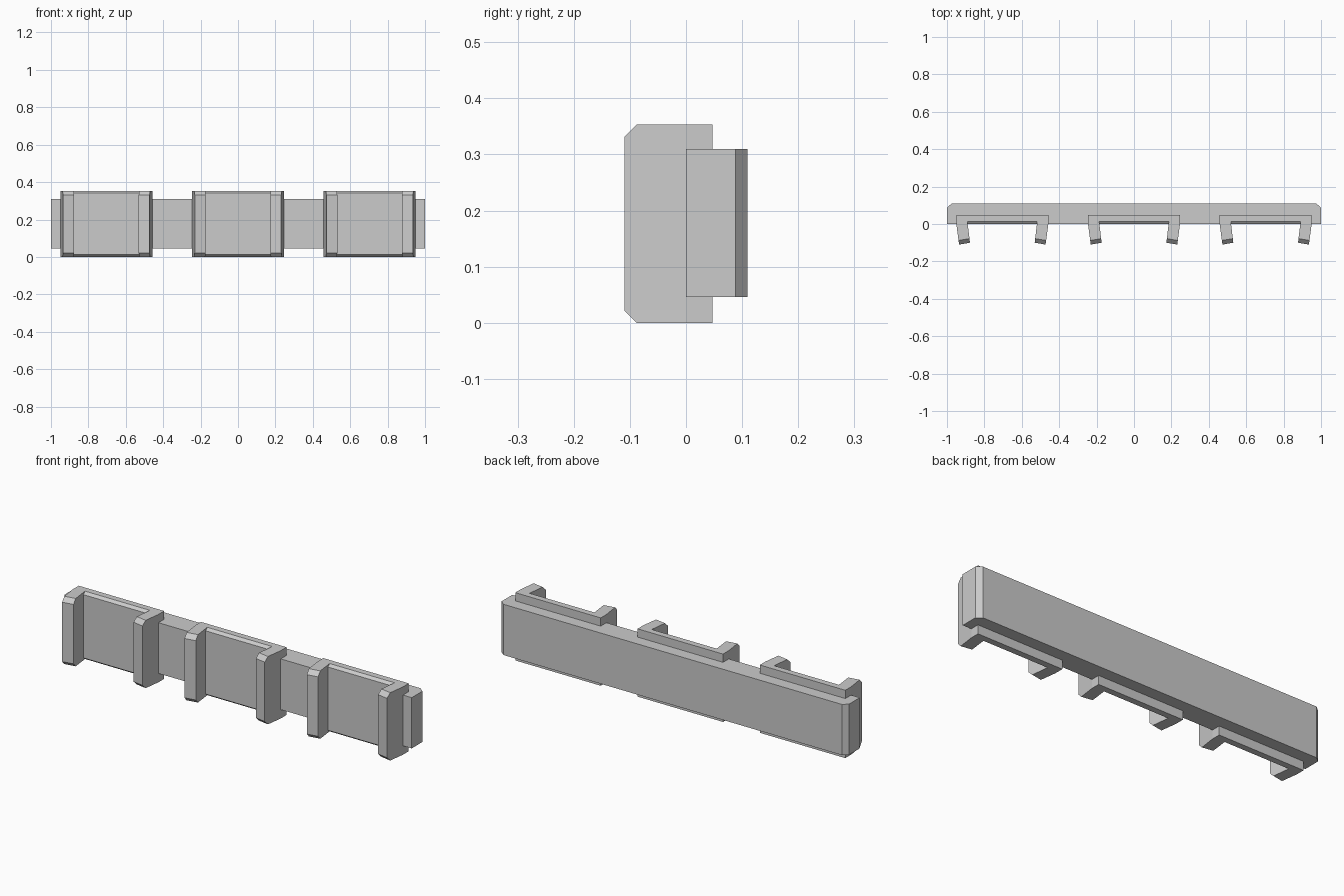
import bpy, bmesh

if "Cube" in bpy.data.objects:
    bpy.data.objects.remove(bpy.data.objects["Cube"])

H = 0.353  # clip height


def loft(name, rings):
    """Solid skinned through equal-length rings of (x, y, z) points."""
    bm = bmesh.new()
    vs = [[bm.verts.new(p) for p in ring] for ring in rings]
    n = len(vs[0])
    bm.faces.new(vs[0])
    bm.faces.new(vs[-1])
    for a, b in zip(vs, vs[1:]):
        for i in range(n):
            j = (i + 1) % n
            bm.faces.new((a[i], a[j], b[j], b[i]))
    bmesh.ops.recalc_face_normals(bm, faces=bm.faces)
    mesh = bpy.data.meshes.new(name)
    bm.to_mesh(mesh)
    bm.free()
    ob = bpy.data.objects.new(name, mesh)
    bpy.context.collection.objects.link(ob)
    return ob


def clip_ring(z):
    """U-shaped clip outline at height z; front edges draw back near the ends."""
    d = min(z, H - z)
    tip = max(0, 0.022 - d)           # chamfer on arm tips
    web = max(0, 0.012 - d) * 1.3     # chamfer on plate front
    half = [
        (-0.246, 0.047),
        (-0.246, 0.0),
        (-0.231 - 0.145 * tip, -0.11 + tip),
        (-0.173 - 0.12 * tip, -0.10 + tip),
        (-0.185 - 0.12 * web, -0.001 + web),
    ]
    outline = half + [(-x, y) for x, y in reversed(half)]
    return [(x, y, z) for x, y in outline]


# Backing bar with chamfered rear ends
bar = [(-1, 0), (1, 0), (1, 0.088), (0.974, 0.11), (-0.974, 0.11), (-1, 0.088)]
loft("backing_bar", [[(x, y, z) for x, y in bar] for z in (0.046, 0.31)])

# Three identical clips along the bar
levels = (0, 0.012, 0.022, H - 0.022, H - 0.012, H)
for label, cx in (("left", -0.704), ("middle", 0), ("right", 0.704)):
    clip = loft(label + "_clip", [clip_ring(z) for z in levels])
    clip.location.x = cx
